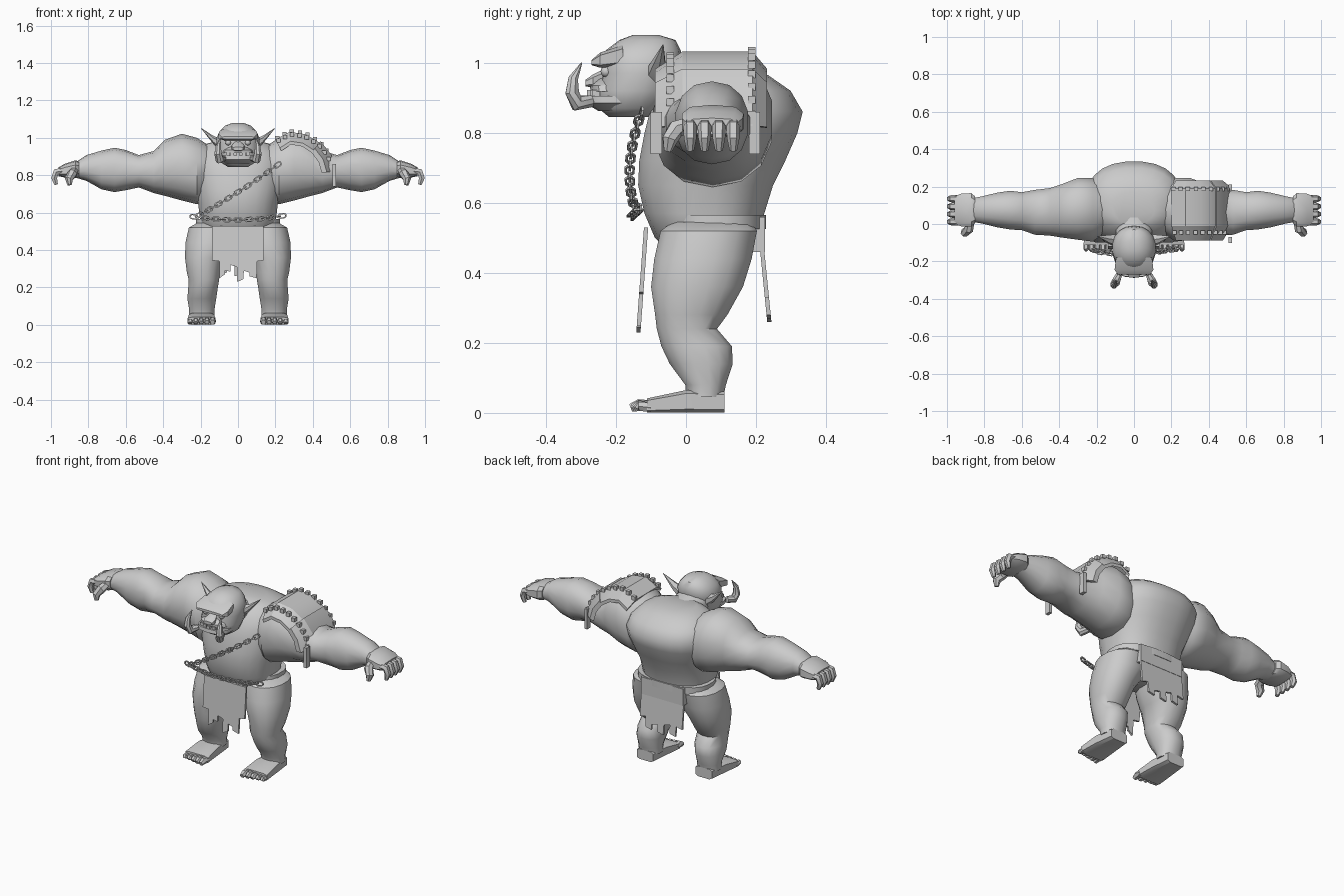
import bpy, bmesh, math
from mathutils import Vector

if "Cube" in bpy.data.objects:
    bpy.data.objects.remove(bpy.data.objects["Cube"])

grey = bpy.data.materials.new("stone_grey")
grey.diffuse_color = (0.6, 0.6, 0.6, 1)
grey.use_nodes = True
grey.node_tree.nodes["Principled BSDF"].inputs["Base Color"].default_value = grey.diffuse_color


def finish(name, bm, angle=35):
    bmesh.ops.remove_doubles(bm, verts=bm.verts, dist=1e-5)
    bmesh.ops.recalc_face_normals(bm, faces=bm.faces)
    me = bpy.data.meshes.new(name)
    bm.to_mesh(me)
    bm.free()
    for p in me.polygons:
        p.use_smooth = True
    me.set_sharp_from_angle(angle=math.radians(angle))
    me.materials.append(grey)
    ob = bpy.data.objects.new(name, me)
    bpy.context.collection.objects.link(ob)
    return ob


def skin(bm, rings, closed=False):
    """Bridge rings of points; cap the ends unless closed."""
    vs = [[bm.verts.new(p) for p in r] for r in rings]
    n = len(vs[0])
    for k in range(len(vs) if closed else len(vs) - 1):
        a, b = vs[k], vs[(k + 1) % len(vs)]
        for i in range(n):
            j = (i + 1) % n
            bm.faces.new((a[i], a[j], b[j], b[i]))
    if not closed:
        bm.faces.new(vs[0])
        bm.faces.new(vs[-1])


def loft(name, axis, rows, n=16, power=1.0, side=1, angle=35):
    """Each row: position on axis, then the extents on the other two axes."""
    rings = []
    for t, u0, u1, v0, v1 in rows:
        ring = []
        for i in range(n):
            a = 2 * math.pi * (i + 0.5) / n
            c, s = math.cos(a), math.sin(a)
            u = (u0 + u1) / 2 + (u1 - u0) / 2 * math.copysign(abs(c) ** power, c)
            v = (v0 + v1) / 2 + (v1 - v0) / 2 * math.copysign(abs(s) ** power, s)
            p = {'x': (t, u, v), 'y': (u, t, v), 'z': (u, v, t)}[axis]
            ring.append((p[0] * side, p[1], p[2]))
        rings.append(ring)
    bm = bmesh.new()
    skin(bm, rings)
    return finish(name, bm, angle)


def add_tube(bm, pts, radii, n=6, closed=False, ref=(0.3, 0.9, 0.2)):
    pts = [Vector(p) for p in pts]
    m, rings = len(pts), []
    for k, p in enumerate(pts):
        if closed:
            t = pts[(k + 1) % m] - pts[k - 1]
        else:
            t = pts[min(k + 1, m - 1)] - pts[max(k - 1, 0)]
        t.normalize()
        a = t.cross(Vector(ref)).normalized()
        b = t.cross(a)
        rings.append([p + radii[k] * (a * math.cos(2 * math.pi * (i + .5) / n)
                                      + b * math.sin(2 * math.pi * (i + .5) / n)) for i in range(n)])
    skin(bm, rings, closed)


def add_box(bm, lo, hi):
    lo, hi = Vector(lo), Vector(hi)
    skin(bm, [[(x, y, z) for x, y in ((lo.x, lo.y), (hi.x, lo.y), (hi.x, hi.y), (lo.x, hi.y))]
              for z in (lo.z, hi.z)])


# Torso and neck: z, half width, front, back
torso = [(.44, .12, -.03, .17), (.50, .19, -.09, .21), (.57, .205, -.12, .225), (.65, .215, -.138, .25),
         (.72, .235, -.135, .285), (.80, .255, -.12, .32), (.86, .26, -.105, .335), (.92, .24, -.07, .30),
         (.965, .18, -.03, .235), (.985, .11, 0, .17)]
loft("torso", 'z', [(z, -w, w, f, b) for z, w, f, b in torso], 24, .85, angle=45)
loft("neck", 'y', [(-.12, -.09, .09, .87, 1.03), (-.02, -.10, .10, .86, 1.0), (.06, -.1, .1, .85, .98)])
loft("belt", 'z', [(.525, -.225, .225, -.06, .23), (.565, -.225, .225, -.055, .23)], 24, .8)

# Head
head = [(.845, .055, -.22, -.09), (.87, .095, -.25, -.06), (.92, .115, -.255, -.035), (.97, .116, -.238, -.02),
        (1.0, .116, -.245, -.01), (1.035, .10, -.23, -.015), (1.065, .07, -.19, -.03), (1.08, .03, -.15, -.08)]
loft("head", 'z', [(z, -w, w, f, b) for z, w, f, b in head], 18, .9, angle=45)
loft("muzzle", 'z', [(.862, -.07, .07, -.25, -.1), (.885, -.098, .098, -.288, -.1),
                     (.905, -.098, .098, -.285, -.1)], 14, .7)
loft("upper_lip", 'z', [(.918, -.088, .088, -.272, -.1), (.935, -.08, .08, -.275, -.1),
                        (.955, -.05, .05, -.25, -.1)], 14, .7)
loft("brow", 'y', [(-.18, -.10, .10, .99, 1.052), (-.245, -.108, .108, .985, 1.03),
                   (-.27, -.09, .09, .993, 1.008)], 8, .5, angle=25)
loft("nose", 'y', [(-.22, -.02, .02, .94, .99), (-.265, -.036, .036, .928, .968),
                   (-.287, -.028, .028, .932, .952)], 8, .7)
bm = bmesh.new()
for x in (-.055, -.03, 0, .03, .055):
    add_box(bm, (x - .009, -.283 + abs(x) * .3, .90), (x + .009, -.262 + abs(x) * .3, .922))
finish("teeth", bm)

for s, tag in ((1, "left"), (-1, "right")):
    bm = bmesh.new()
    bmesh.ops.create_uvsphere(bm, u_segments=10, v_segments=6, radius=.016)
    bmesh.ops.translate(bm, vec=(s * .052, -.228, .975), verts=bm.verts)
    finish(tag + "_eye", bm)
    bm = bmesh.new()
    add_tube(bm, [(s * .08, -.27, .89), (s * .098, -.312, .885), (s * .107, -.325, .915),
                  (s * .105, -.322, .955), (s * .095, -.298, 1.0)], [.018, .024, .021, .015, .002], 8,
             ref=(1, 0, 0))
    finish(tag + "_tusk", bm)
    loft(tag + "_ear", 'x', [(.09, -.12, -.05, .93, .995), (.13, -.105, -.055, .965, 1.01),
                             (.197, -.067, -.064, 1.05, 1.053)], 6, 1, s)

    # Arm: x, front, back, bottom, top
    loft(tag + "_arm", 'x', [
        (.14, -.04, .20, .68, .95), (.22, -.098, .25, .645, 1.0), (.30, -.088, .25, .665, 1.022),
        (.39, -.075, .215, .69, .99), (.45, -.065, .195, .705, .93), (.53, -.06, .185, .735, .908),
        (.60, -.035, .172, .72, .935), (.66, -.032, .18, .71, .947), (.73, -.02, .17, .725, .932),
        (.81, 0, .15, .77, .908), (.86, .01, .14, .785, .875)], 14, .9, s, 40)
    loft(tag + "_hand", 'x', [
        (.85, .0, .15, .787, .875), (.87, -.015, .168, .785, .88), (.925, -.015, .165, .788, .862),
        (.96, -.002, .15, .795, .842)], 10, .65, s)
    bm = bmesh.new()
    for i in range(4):
        y = .012 + .041 * i
        add_tube(bm, [(s * .94, y, .822), (s * .972, y, .818), (s * .983, y, .785), (s * .972, y, .75)],
                 [.02, .02, .018, .011], 6, ref=(0, 1, 0))
    finish(tag + "_fingers", bm)
    bm = bmesh.new()
    add_tube(bm, [(s * .875, .01, .825), (s * .885, -.03, .81), (s * .905, -.047, .78), (s * .90, -.052, .748)],
             [.022, .026, .023, .012], 7, ref=(1, 0, 0))
    finish(tag + "_thumb", bm)

    # Leg: z, inner, outer, front, back
    loft(tag + "_leg", 'z', [
        (.545, .05, .22, -.04, .19), (.52, .02, .265, -.075, .205), (.44, .02, .283, -.093, .19),
        (.36, .075, .285, -.102, .165), (.28, .094, .275, -.09, .12), (.24, .10, .265, -.085, .09),
        (.19, .108, .268, -.072, .133), (.14, .115, .272, -.048, .135), (.08, .125, .262, -.003, .115),
        (.045, .125, .262, 0, .108)], 16, .9, s, 40)
    loft(tag + "_foot", 'y', [
        (.11, .138, .25, 0, .062), (.0, .126, .264, 0, .066), (-.112, .118, .272, 0, .042)], 8, .4, s, 25)
    bm = bmesh.new()
    for i in range(5):
        x, r = .136 + .03 * i, .019 - .001 * i
        add_tube(bm, [(s * x, -.10, r), (s * x, -.135, r + .004), (s * x, -.158 + .005 * i, r * .75)],
                 [r, r, r * .7], 6, ref=(1, 0, 0))
    finish(tag + "_toes", bm)


# Ragged loincloth panels
def cloth(name, strips, top, y_top, y_low):
    outline = [(strips[0][0], top)]
    for x0, x1, za, zb in strips:
        outline += [(x0, za), (x1, zb)]
    outline.append((strips[-1][1], top))
    bm = bmesh.new()
    rings = []
    for d in (-.006, .006):
        rings.append([(x, y_top + (y_low - y_top) * (top - z) / .3 + d, z) for x, z in outline])
    skin(bm, rings)
    finish(name, bm)


cloth("front_loincloth", [(-.14, -.10, .345, .34), (-.099, -.07, .25, .27), (-.069, -.04, .29, .285),
                          (-.039, -.005, .32, .31), (-.004, .03, .23, .245), (.031, .06, .29, .28),
                          (.061, .10, .26, .25), (.101, .137, .34, .345)], .53, -.114, -.136)
cloth("back_loincloth", [(-.14, -.10, .32, .33), (-.099, -.06, .27, .28), (-.059, -.02, .33, .32),
                         (-.019, .02, .26, .27), (.021, .06, .31, .30), (.061, .10, .27, .28),
                         (.101, .14, .34, .33)], .53, .211, .241)
bm = bmesh.new()
add_box(bm, (-.14, .18, .46), (.14, .226, .56))
finish("rear_belt_flap", bm)

# Shoulder plate: arched over x, chamfered at front and back
arch = [(.20, .99), (.275, 1.032), (.36, 1.02), (.435, .975), (.49, .905), (.515, .82)]
hub = Vector((.30, 0, .80))


def plate_point(x, z, y, drop):
    p = Vector((x, 0, z))
    p -= (p - hub).normalized() * drop
    return Vector((p.x, y, p.z))


def plate(name, profile, lift):
    bm = bmesh.new()
    loops = []
    for x, z in profile:
        outer = [(-.088, .05), (-.01, 0), (.19, 0), (.232, .05)]
        loops.append([plate_point(x, z, y, d - lift) for y, d in outer]
                     + [plate_point(x, z, y, d + .018) for y, d in reversed(outer)])
    skin(bm, loops)
    return finish(name, bm, 25)


plate("shoulder_plate", arch, 0)
plate("shoulder_plate_rim", arch[3:], .01)
bm = bmesh.new()
for y in (-.085, .196):
    add_box(bm, (.505, y - .016, .74), (.524, y + .016, .86))
finish("shoulder_straps", bm)
bm = bmesh.new()
for y in (-.045, .188):
    for k in range(5):
        for f in (.15, .65):
            x = arch[k][0] + (arch[k + 1][0] - arch[k][0]) * f
            z = arch[k][1] + (arch[k + 1][1] - arch[k][1]) * f
            c = plate_point(x, z, y, .012 if y < 0 else -.004)
            add_box(bm, c - Vector((.011,) * 3), c + Vector((.011,) * 3))
finish("plate_studs", bm)


# Chains of alternating links along a quadratic curve
def chain(name, a, mid, b, count):
    a, mid, b = Vector(a), Vector(mid), Vector(b)
    ctrl = 2 * mid - (a + b) / 2
    bm = bmesh.new()
    for k in range(count):
        u = (k + .5) / count
        c = a * (1 - u) ** 2 + ctrl * 2 * u * (1 - u) + b * u * u
        t = ((ctrl - a) * (1 - u) + (b - ctrl) * u).normalized()
        w = t.cross(Vector((0, 1, 0))).normalized()
        if k % 2:
            w = t.cross(w)
        loop = [c + t * p * .021 + w * q * .011 for p, q in
                ((1, .45), (.6, 1), (-.6, 1), (-1, .45), (-1, -.45), (-.6, -1), (.6, -1), (1, -.45))]
        add_tube(bm, loop, [.0048] * 8, 4, True, t.cross(w))
    finish(name, bm)


chain("chest_chain", (.225, -.125, .865), (0, -.16, .71), (-.22, -.145, .58), 17)
chain("waist_chain", (-.25, -.135, .58), (0, -.155, .562), (.25, -.13, .585), 17)
